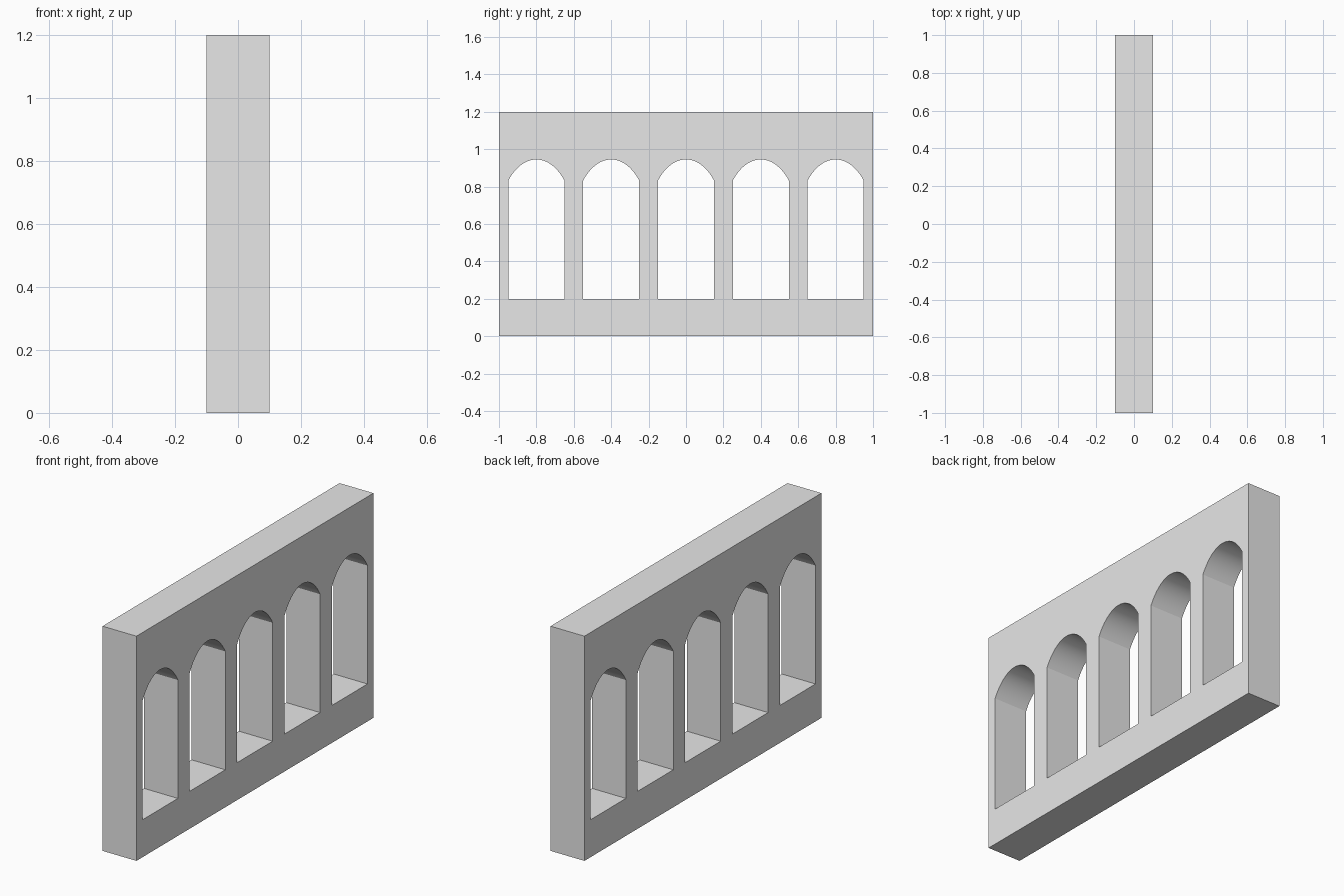
import bpy, bmesh, math

if "Cube" in bpy.data.objects:
    bpy.data.objects.remove(bpy.data.objects["Cube"], do_unlink=True)

THICK, LENGTH, HEIGHT = 0.2, 2.0, 1.2
COUNT, SPACING, HALF_W, SILL = 5, 0.4, 0.15, 0.2
ARC_Z, ARC_A, ARC_B, STEPS = 0.612, 0.2, 0.333, 24


def prism(name, outline, thickness):
    """Extrude a (y, z) outline along x, centred on x = 0."""
    bm = bmesh.new()
    face = bm.faces.new([bm.verts.new((-thickness / 2, y, z)) for y, z in outline])
    moved = bmesh.ops.extrude_face_region(bm, geom=[face])["geom"]
    bmesh.ops.translate(bm, vec=(thickness, 0, 0),
                        verts=[v for v in moved if isinstance(v, bmesh.types.BMVert)])
    bmesh.ops.recalc_face_normals(bm, faces=bm.faces)
    mesh = bpy.data.meshes.new(name)
    bm.to_mesh(mesh)
    bm.free()
    obj = bpy.data.objects.new(name, mesh)
    bpy.context.collection.objects.link(obj)
    return obj


def arch_outline(centre):
    """Straight jambs topped by a shallow elliptical arch."""
    points = [(centre - HALF_W, SILL), (centre + HALF_W, SILL)]
    limit = math.asin(HALF_W / ARC_A)
    for i in range(STEPS + 1):
        a = limit * (1 - 2 * i / STEPS)
        points.append((centre + ARC_A * math.sin(a), ARC_Z + ARC_B * math.cos(a)))
    return points


# Plain stone material
grey = bpy.data.materials.new("light grey")
grey.use_nodes = True
grey.diffuse_color = (0.8, 0.8, 0.8, 1)
grey.node_tree.nodes["Principled BSDF"].inputs["Base Color"].default_value = (0.8, 0.8, 0.8, 1)

# Solid wall
half = LENGTH / 2
wall = prism("arcade_wall", [(-half, 0), (half, 0), (half, HEIGHT), (-half, HEIGHT)], THICK)
wall.data.materials.append(grey)

# Row of arched openings
cutters = []
for i in range(COUNT):
    cutter = prism("arch_cutter", arch_outline((i - (COUNT - 1) / 2) * SPACING), THICK * 2)
    cutter.data.materials.append(grey)
    cutter.hide_render = True
    cutters.append(cutter)
    cut = wall.modifiers.new("arch_opening", "BOOLEAN")
    cut.operation = "DIFFERENCE"
    cut.solver = "EXACT"
    cut.object = cutter

bpy.ops.object.select_all(action="DESELECT")
wall.select_set(True)
bpy.context.view_layer.objects.active = wall
for name in [m.name for m in wall.modifiers]:
    bpy.ops.object.modifier_apply(modifier=wall.modifiers[0].name)
for cutter in cutters:
    bpy.data.objects.remove(cutter, do_unlink=True)

# Smooth arch undersides, crisp edges elsewhere
bpy.ops.object.shade_smooth_by_angle(angle=math.radians(15))
